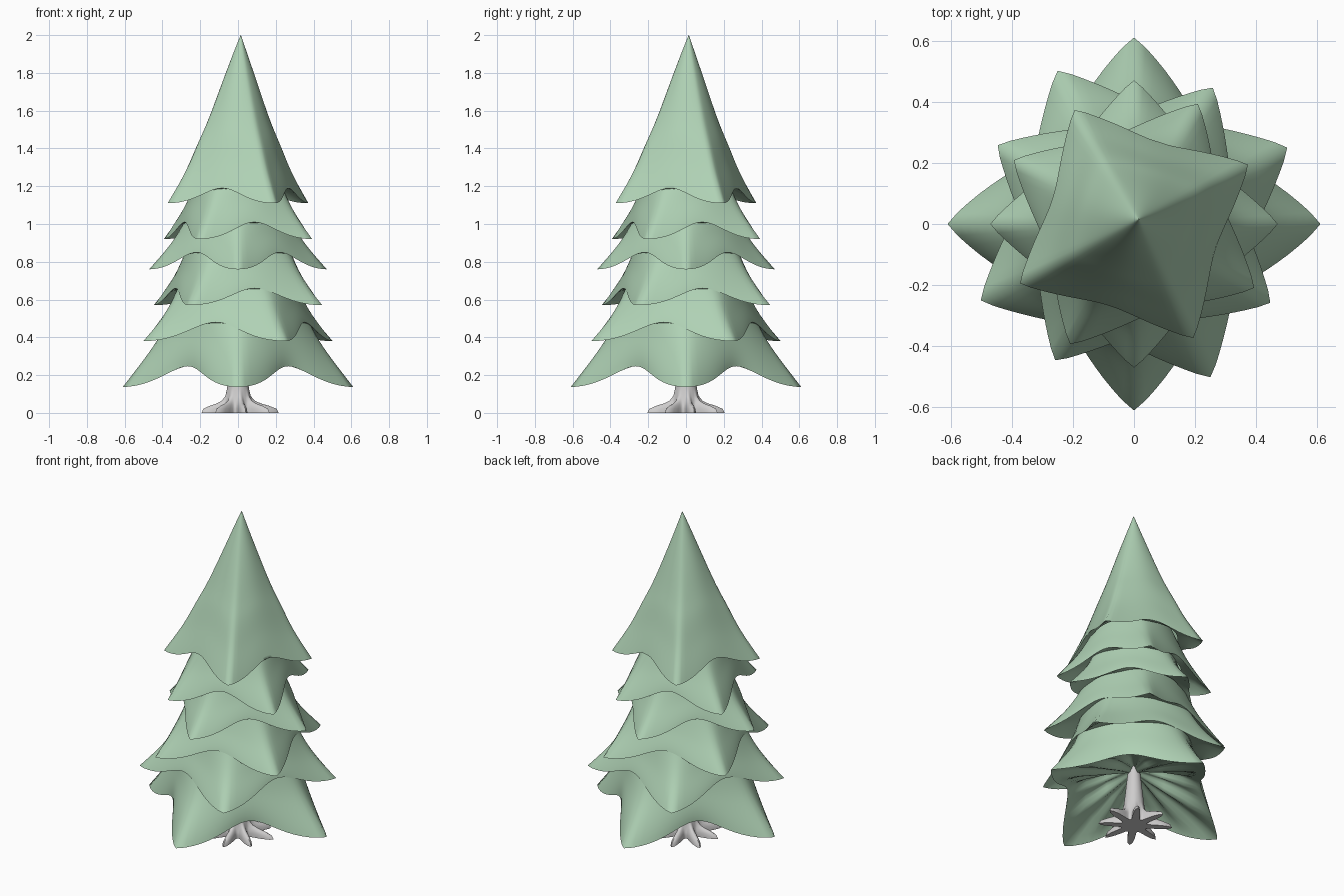
import bpy, bmesh, math

if "Cube" in bpy.data.objects:
    bpy.data.objects.remove(bpy.data.objects["Cube"])

def material(name, rgb):
    m = bpy.data.materials.new(name)
    m.diffuse_color = (*rgb, 1)
    m.use_nodes = True
    m.node_tree.nodes["Principled BSDF"].inputs["Base Color"].default_value = m.diffuse_color
    return m

GREEN = material("soft green needles", (0.43, 0.64, 0.46))
GREY = material("pale grey bark", (0.62, 0.61, 0.61))
SEG = 96

def spline(pts, n):
    """Catmull-Rom samples through (radius, height) points."""
    p = [pts[0]] + pts + [pts[-1]]
    out = []
    for i in range(1, len(p) - 2):
        for k in range(n):
            t = k / n
            out.append(tuple(0.5 * (2 * b + (c - a) * t + (2 * a - 5 * b + 4 * c - d) * t * t
                                    + (3 * b - a - 3 * c + d) * t ** 3)
                             for a, b, c, d in zip(p[i - 1], p[i], p[i + 1], p[i + 2])))
    return out + [pts[-1]]

def loft(name, rings, mat, angle, cap):
    """Skin a list of closed rings, optionally capping the last one."""
    bm = bmesh.new()
    loops = [[bm.verts.new(co) for co in ring] for ring in rings]
    for a, b in zip(loops, loops[1:]):
        for i in range(len(a)):
            j = (i + 1) % len(a)
            bm.faces.new((a[i], b[i], b[j], a[j]))
    if cap:
        bm.faces.new(loops[-1][::-1])
    bmesh.ops.remove_doubles(bm, verts=bm.verts, dist=1e-5)
    bmesh.ops.recalc_face_normals(bm, faces=bm.faces)
    me = bpy.data.meshes.new(name)
    bm.to_mesh(me)
    bm.free()
    ob = bpy.data.objects.new(name, me)
    bpy.context.collection.objects.link(ob)
    me.materials.append(mat)
    bpy.context.view_layer.objects.active = ob
    ob.select_set(True)
    bpy.ops.object.shade_smooth_by_angle(angle=math.radians(angle))
    ob.select_set(False)
    return ob

def skirt(name, turn, profile, lift, centre_z=None, lean=0.0, notch=0.07):
    """Four-pointed drooping branch layer: round at the top, a soft-ridged star at the rim."""
    top, (rim, low) = profile[0][1], profile[-1]
    rings = []

    def ring(r, z, t, pleat=0.0):
        out = []
        for i in range(SEG):
            a = 2 * math.pi * i / SEG
            valley = math.sin(2 * a) ** 2
            soft = 0.012 + 0.22 * (1 - t)
            c = math.sqrt(math.cos(a) ** 2 + soft ** 2)
            s = math.sqrt(math.sin(a) ** 2 + soft ** 2)
            square = (math.sqrt(1 + soft ** 2) + soft) / (c + s)
            star = square * (1 - notch * valley * t)
            rr = r * ((0.97 - 0.05 * valley) * (1 - t) + star * t)
            ang = a + math.radians(turn)
            off = lean * (1 - t)
            out.append((rr * math.cos(ang) + off, rr * math.sin(ang) + off,
                        z + lift * valley * t ** 2 + pleat * math.cos(16 * a)))
        return out

    for r, z in spline(profile, 6):
        u = (top - z) / (top - low)
        rings.append(ring(r, z, min(1, u ** 0.7)))
    if centre_z is None:
        # short lip tucked against the layer below
        rings.append(ring(rim * 0.8, low + lift * 0.6, 0.6))
        rings.append(ring(rim * 0.62, low + lift, 0))
    else:
        # pleated hollow underside meeting the trunk
        for k, pleat in ((0.12, 0.0), (0.35, 0.012), (0.65, 0.012), (0.95, 0.0)):
            rings.append(ring(rim * (1 - k), low + (centre_z - low) * k ** 0.8, 1 - 0.4 * k, pleat))
    return loft(name, rings, GREEN, 70, centre_z is not None)

# branch layers, top to bottom
skirt("crown_layer", 27.5, [(0.001, 2.0), (0.16, 1.6), (0.245, 1.42), (0.32, 1.27), (0.42, 1.11)],
      0.08, lean=0.015)
skirt("branch_layer_2", 62, [(0.2, 1.32), (0.262, 1.19), (0.33, 1.07), (0.445, 0.92)], 0.09)
skirt("branch_layer_3", 0, [(0.23, 1.15), (0.285, 1.02), (0.355, 0.9), (0.47, 0.76)], 0.09)
skirt("branch_layer_4", 60, [(0.25, 0.98), (0.315, 0.84), (0.395, 0.71), (0.515, 0.57)], 0.09)
skirt("branch_layer_5", 26.5, [(0.29, 0.8), (0.355, 0.65), (0.435, 0.52), (0.56, 0.38)], 0.10)
skirt("bottom_branch_layer", 0, [(0.33, 0.6), (0.375, 0.5), (0.455, 0.35), (0.61, 0.137)],
      0.11, 0.34, notch=0.14)

# trunk flaring into eight low, pointed roots
ROOTS = 8
rings = []
for r, z, spread in ((0.03, 0.38, 0), (0.042, 0.28, 0), (0.05, 0.2, 0), (0.058, 0.13, 0), (0.064, 0.09, 0.004),
                     (0.07, 0.065, 0.02), (0.073, 0.05, 0.05), (0.076, 0.038, 0.09),
                     (0.078, 0.022, 0.13), (0.075, 0.0, 0.145)):
    ring = []
    for i in range(SEG):
        a = 2 * math.pi * i / SEG
        peak = (0.5 + 0.5 * math.cos(ROOTS * a)) ** 2
        rr = r + spread * peak * (0.92 + 0.08 * math.cos(3 * a))
        ring.append((rr * math.cos(a + 0.2), rr * math.sin(a + 0.2), z))
    rings.append(ring)
loft("trunk_and_roots", rings, GREY, 50, True)
